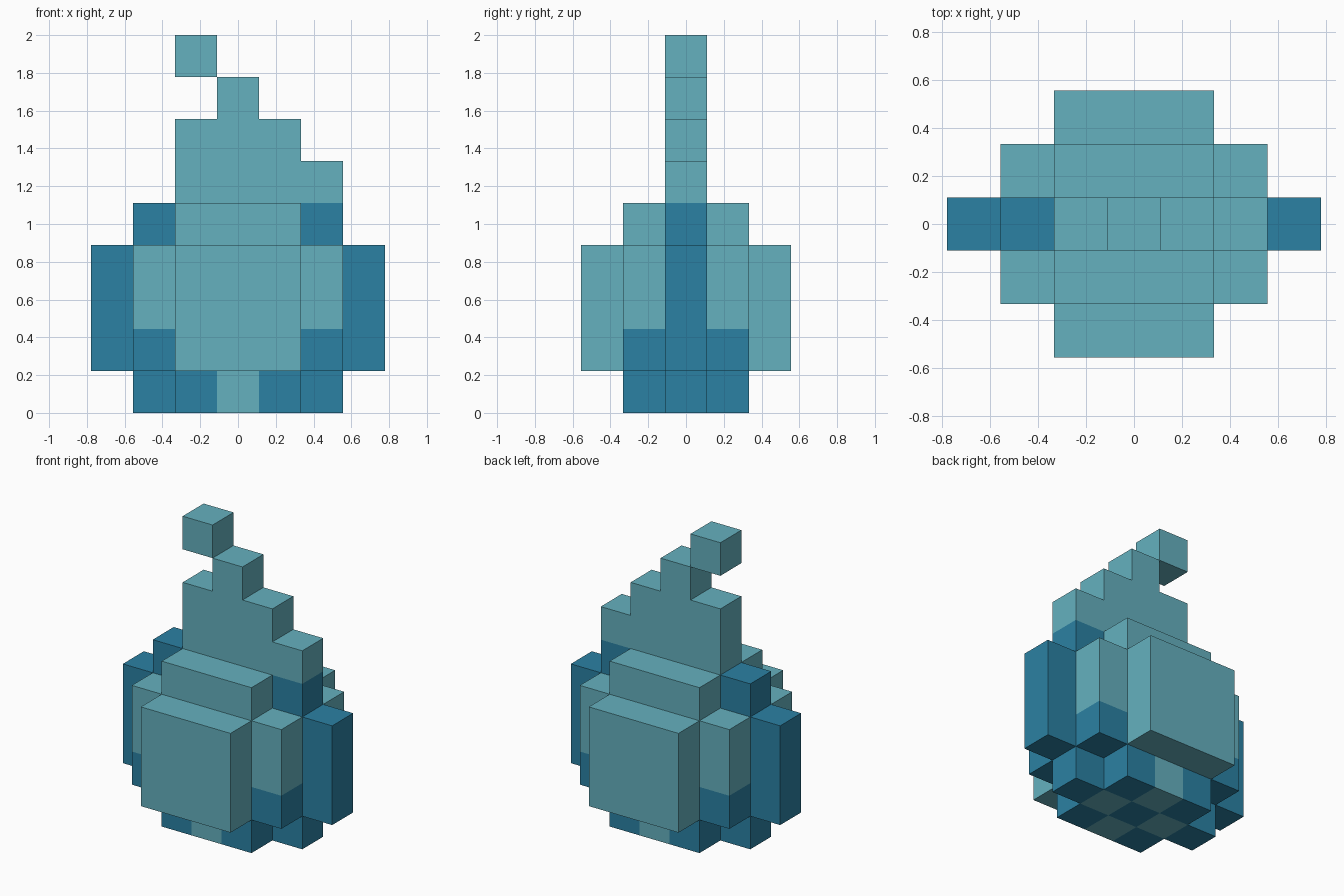
import bpy, bmesh, math
from mathutils import Vector

if "Cube" in bpy.data.objects:
    bpy.data.objects.remove(bpy.data.objects["Cube"])

U = 2 / 9  # size of one block
LIGHT, DARK = 0, 1


def make_material(name, rgb):
    mat = bpy.data.materials.new(name)
    mat.diffuse_color = (*rgb, 1)
    mat.use_nodes = True
    mat.node_tree.nodes["Principled BSDF"].inputs["Base Color"].default_value = mat.diffuse_color
    return mat


materials = [make_material("pale teal", (0.130, 0.440, 0.521)),
             make_material("deep blue", (0.024, 0.220, 0.367))]


def box(xs, ys, zs, colour=LIGHT):
    """Blocks filling inclusive index ranges."""
    return {(x, y, z): colour
            for x in range(xs[0], xs[1] + 1)
            for y in range(ys[0], ys[1] + 1)
            for z in range(zs[0], zs[1] + 1)}


# Checkered base with a blue block on each side
base = {(x, y, 0): DARK if (x + y) % 2 == 0 else LIGHT
        for x in range(-1, 2) for y in range(-1, 2)}

# Rounded body, wide in the middle, with front and back panels
body = box((-2, 2), (-1, 1), (1, 3))
body |= box((-1, 1), (-2, 2), (1, 3))
body |= box((-1, 1), (-1, 1), (4, 4))

# Blue lower corners, shoulders and side fins
for s in (-1, 1):
    base[(2 * s, 0, 0)] = DARK
    body[(2 * s, 0, 4)] = DARK
    for y in (-1, 1):
        body[(2 * s, y, 1)] = DARK
    body |= box((3 * s, 3 * s), (0, 0), (1, 3), DARK)

# Thin stepped flame and the loose block above it
flame = box((-1, 2), (0, 0), (5, 5)) | box((-1, 1), (0, 0), (6, 6)) | box((0, 0), (0, 0), (7, 7))
spark = box((-1, -1), (0, 0), (8, 8))

solid = base | body | flame | spark


def build(name, cells):
    """Mesh only the exposed block sides, then merge flat areas of one colour."""
    bm = bmesh.new()
    for cell, colour in cells.items():
        centre = Vector((cell[0], cell[1], cell[2] + 0.5))
        for axis in range(3):
            for sign in (-1, 1):
                n = Vector((0, 0, 0))
                n[axis] = sign
                if tuple(int(cell[i] + n[i]) for i in range(3)) in solid:
                    continue
                a = Vector((0, 0, 0))
                a[(axis + 1) % 3] = 0.5
                b = n.cross(a)
                mid = centre + n * 0.5
                corners = (mid - a - b, mid + a - b, mid + a + b, mid - a + b)
                face = bm.faces.new([bm.verts.new(c * U) for c in corners])
                face.material_index = colour
    bmesh.ops.remove_doubles(bm, verts=bm.verts, dist=0.001)
    bmesh.ops.dissolve_limit(bm, angle_limit=math.radians(1), verts=bm.verts,
                             edges=bm.edges, delimit={'MATERIAL'})
    mesh = bpy.data.meshes.new(name)
    bm.to_mesh(mesh)
    bm.free()
    for mat in materials:
        mesh.materials.append(mat)
    bpy.context.collection.objects.link(bpy.data.objects.new(name, mesh))


for part_name, part_cells in (("base", base), ("body", body),
                              ("flame", flame), ("spark", spark)):
    build(part_name, part_cells)
